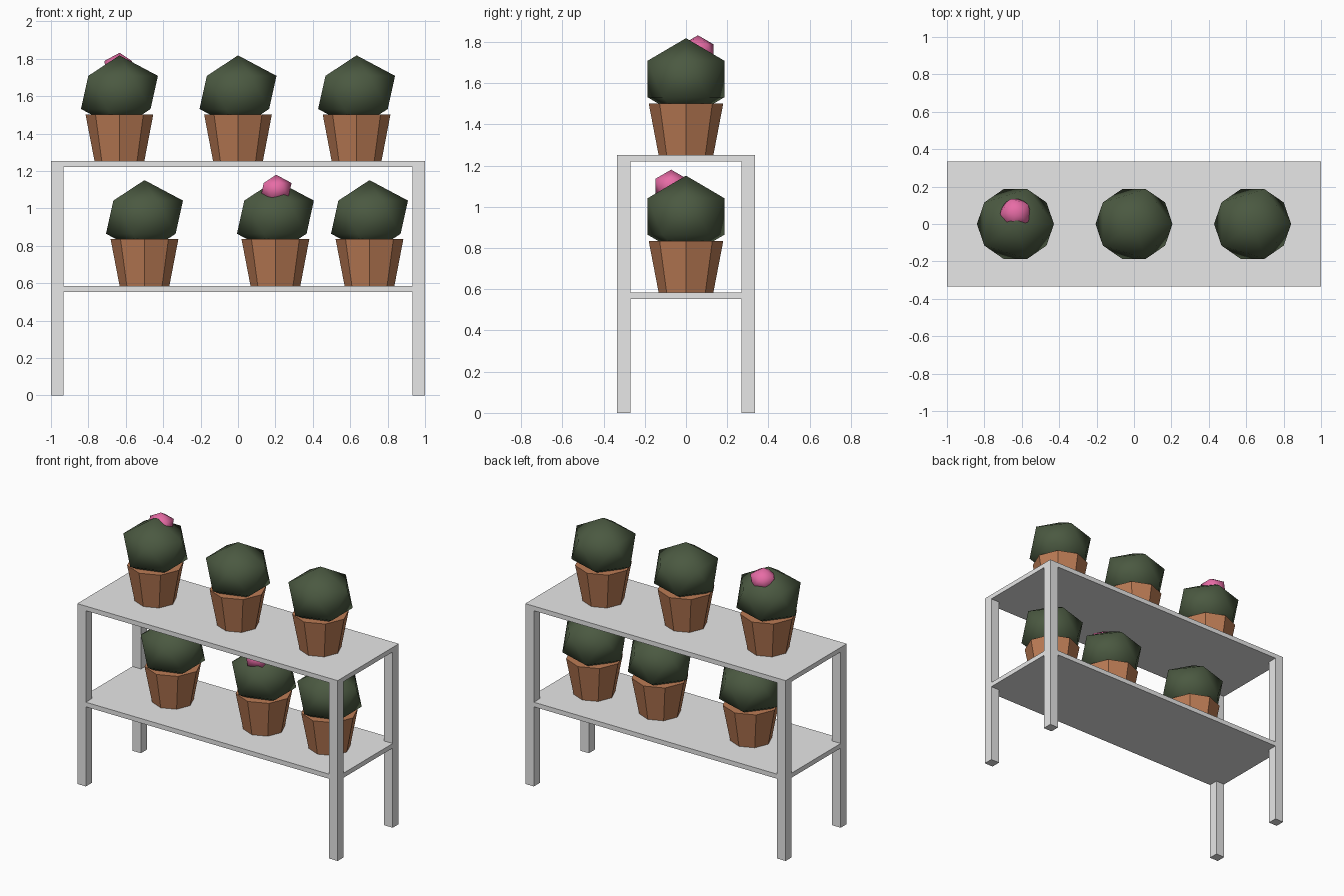
import bpy
import bmesh
from math import pi

cube = bpy.data.objects.get("Cube")
if cube:
    bpy.data.objects.remove(cube, do_unlink=True)


def make_material(name, rgb):
    mat = bpy.data.materials.new(name)
    mat.use_nodes = True
    mat.diffuse_color = (*rgb, 1)
    bsdf = next(n for n in mat.node_tree.nodes if n.type == "BSDF_PRINCIPLED")
    bsdf.inputs["Base Color"].default_value = (*rgb, 1)
    return mat


GREY = make_material("pale grey", (0.8, 0.8, 0.8))
CLAY = make_material("terracotta", (0.5, 0.2, 0.09))
GREEN = make_material("cactus green", (0.07, 0.1, 0.053))
PINK = make_material("flower pink", (0.8, 0.15, 0.38))


def finish(obj, name, mat):
    obj.name = name
    obj.data.name = name
    obj.data.materials.append(mat)
    return obj


def box(name, low, high, mat):
    centre = [(a + b) / 2 for a, b in zip(low, high)]
    bpy.ops.mesh.primitive_cube_add(size=1, location=centre)
    obj = bpy.context.object
    obj.scale = [b - a for a, b in zip(low, high)]
    return finish(obj, name, mat)


def prism(name, outline, bottom, top, mat):
    bm = bmesh.new()
    face = bm.faces.new([bm.verts.new((x, y, bottom)) for x, y in outline])
    grown = bmesh.ops.extrude_face_region(bm, geom=[face])["geom"]
    bmesh.ops.translate(bm, vec=(0, 0, top - bottom),
                        verts=[v for v in grown if isinstance(v, bmesh.types.BMVert)])
    bmesh.ops.recalc_face_normals(bm, faces=bm.faces)
    mesh = bpy.data.meshes.new(name)
    bm.to_mesh(mesh)
    bm.free()
    obj = bpy.data.objects.new(name, mesh)
    bpy.context.collection.objects.link(obj)
    return finish(obj, name, mat)


def low_ball(name, centre, radii, mat, turn=0):
    bpy.ops.mesh.primitive_ico_sphere_add(subdivisions=1, radius=1,
                                          location=centre, rotation=(0, 0, turn))
    obj = bpy.context.object
    obj.scale = radii
    bpy.ops.object.shade_smooth()
    return finish(obj, name, mat)


# Shelf frame
W, D, LEG = 1.0, 0.335, 0.066
TOP, LOWER, THICK = 1.252, 0.585, 0.032
box("top_shelf", (-W, -D, TOP - THICK), (W, D, TOP), GREY)
for side, sx in (("left", 1), ("right", -1)):
    for end, sy in (("front", -1), ("back", 1)):
        xs = sorted((sx * W, sx * (W - LEG)))
        ys = sorted((sy * D, sy * (D - LEG)))
        box(f"{end}_{side}_leg", (xs[0], ys[0], 0),
            (xs[1], ys[1], TOP - THICK), GREY)

# Lower shelf, notched around the legs
outline = []
for sx, sy in ((1, 1), (-1, 1), (-1, -1), (1, -1)):
    corner = [(sx * W, sy * (D - LEG)),
              (sx * (W - LEG), sy * (D - LEG)),
              (sx * (W - LEG), sy * D)]
    outline += corner if sx * sy > 0 else corner[::-1]
prism("lower_shelf", outline, LOWER - THICK, LOWER, GREY)


# Potted cacti
def potted_cactus(name, x, z):
    bpy.ops.mesh.primitive_cone_add(vertices=8, radius1=0.133, radius2=0.181,
                                    depth=0.25, location=(x, 0, z + 0.125))
    finish(bpy.context.object, name + "_pot", CLAY)
    low_ball(name + "_cactus", (x, 0, z + 0.368), (0.23, 0.219, 0.198), GREEN)


for label, x in (("right", -0.634), ("middle", 0), ("left", 0.634)):
    potted_cactus("upper_" + label, x, TOP)
for label, x in (("right", -0.5), ("middle", 0.2), ("left", 0.703)):
    potted_cactus("lower_" + label, x, LOWER)

# Flowers
low_ball("upper_flower", (-0.633, 0.058, 1.752), (0.092, 0.09, 0.08), PINK, pi)
low_ball("lower_flower", (0.204, -0.072, 1.1), (0.092, 0.09, 0.08), PINK)
